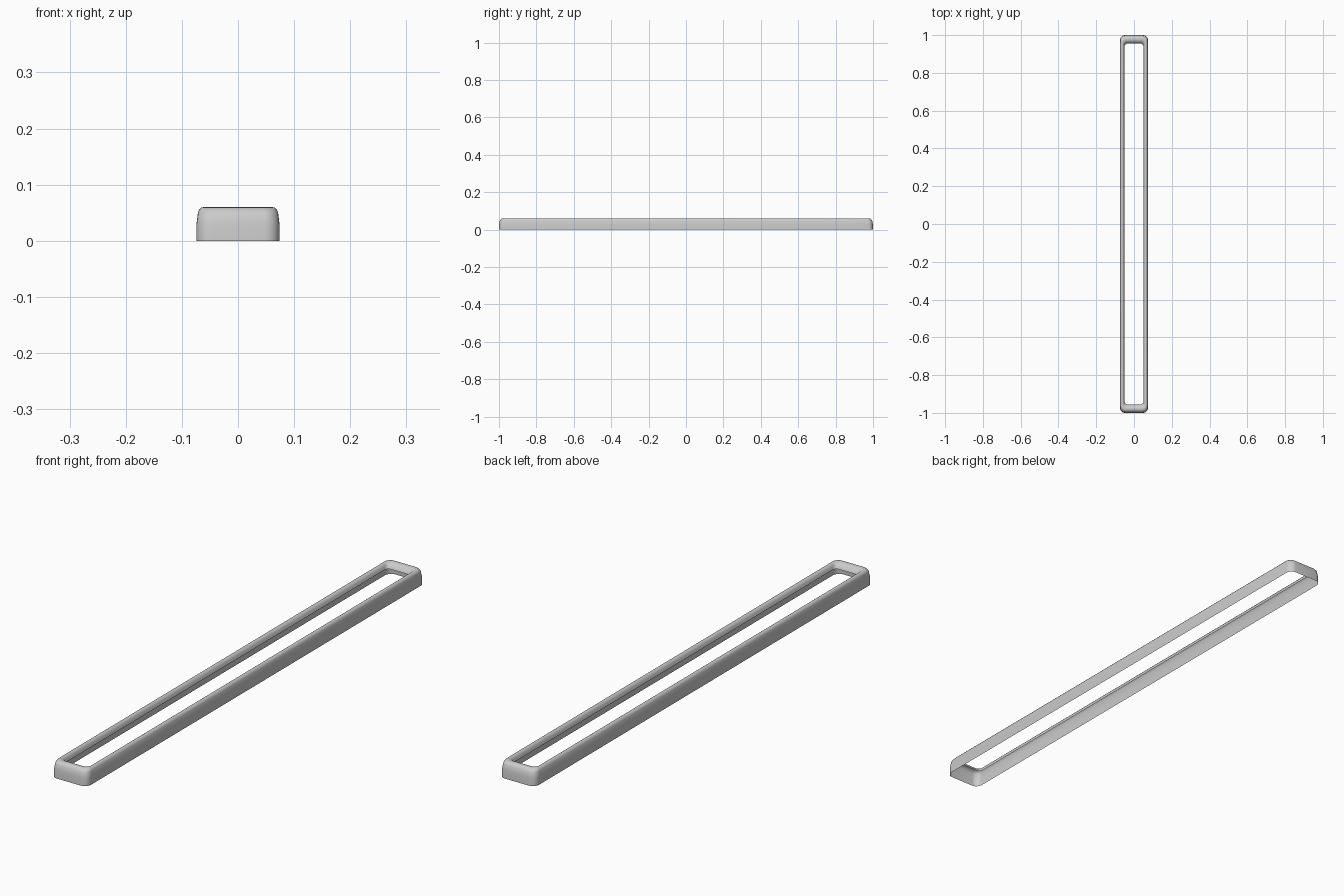
import bpy, bmesh, math

if "Cube" in bpy.data.objects:
    bpy.data.objects.remove(bpy.data.objects["Cube"])

# Rim cross-section: (half width x, half length y, corner radius, height z)
PROFILE = [
    (0.074, 1.000, 0.026, 0.000),
    (0.074, 0.999, 0.026, 0.030),
    (0.0715, 0.995, 0.026, 0.050),
    (0.0695, 0.991, 0.025, 0.055),
    (0.066, 0.985, 0.023, 0.059),
    (0.062, 0.978, 0.020, 0.060),
    (0.057, 0.969, 0.018, 0.058),
    (0.053, 0.961, 0.017, 0.052),
    (0.050, 0.955, 0.016, 0.040),
]
STEPS = 6


def rounded_loop(bm, hx, hy, r, z):
    """One closed rounded-rectangle ring of vertices."""
    verts = []
    for i, (sx, sy) in enumerate([(1, 1), (-1, 1), (-1, -1), (1, -1)]):
        for k in range(STEPS + 1):
            a = math.pi / 2 * (i + k / STEPS)
            verts.append(bm.verts.new((sx * (hx - r) + r * math.cos(a),
                                       sy * (hy - r) + r * math.sin(a), z)))
    return verts


# Hollow trim ring, open underneath
bm = bmesh.new()
loops = [rounded_loop(bm, *p) for p in PROFILE]
for low, high in zip(loops, loops[1:]):
    n = len(low)
    for i in range(n):
        j = (i + 1) % n
        bm.faces.new((low[i], low[j], high[j], high[i]))
mesh = bpy.data.meshes.new("trim_frame")
bm.to_mesh(mesh)
bm.free()
frame = bpy.data.objects.new("trim_frame", mesh)
bpy.context.collection.objects.link(frame)

# Smooth shading
bpy.context.view_layer.objects.active = frame
frame.select_set(True)
bpy.ops.object.shade_smooth_by_angle(angle=math.radians(40))
